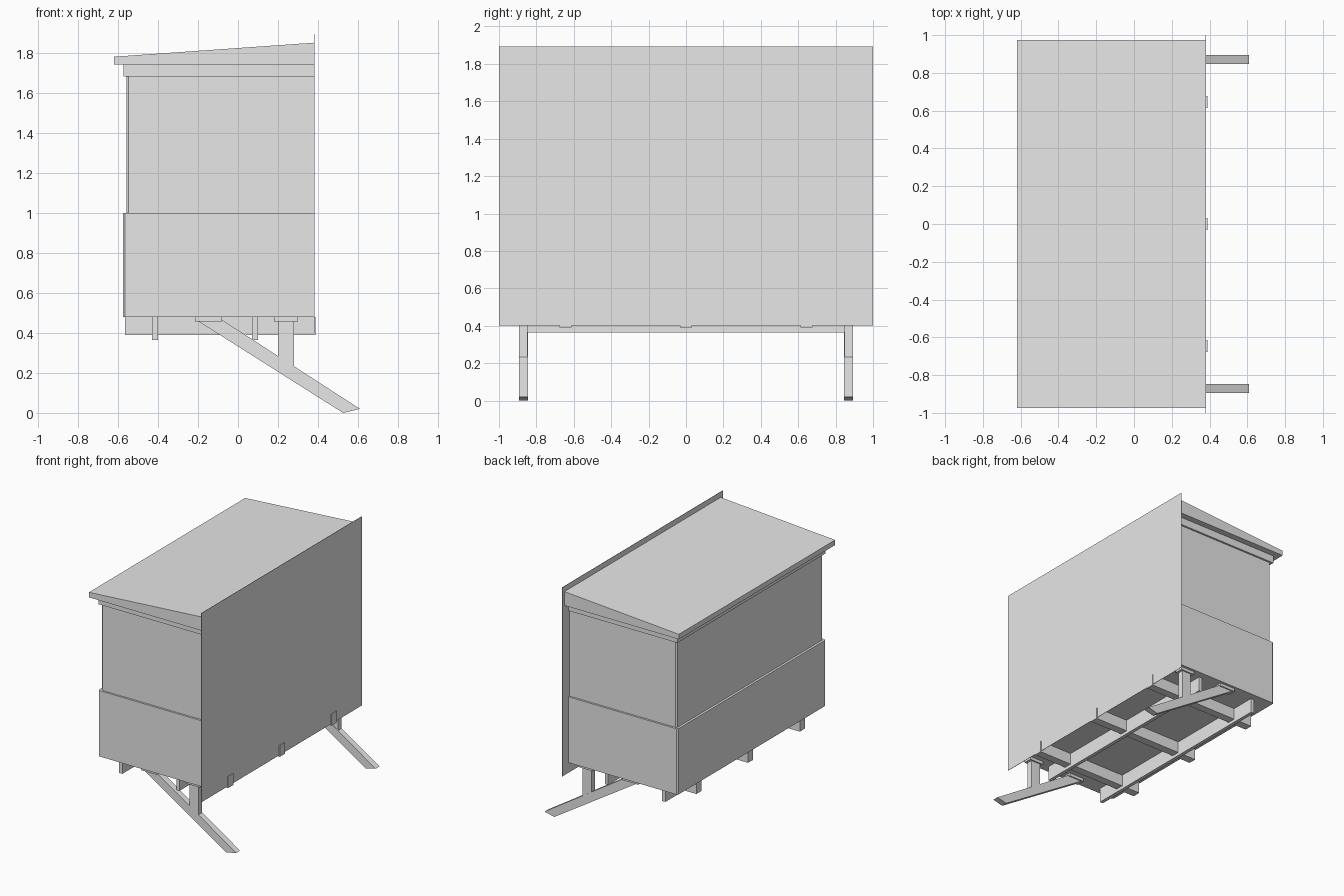
import bpy
import bmesh

cube = bpy.data.objects.get("Cube")
if cube:
    bpy.data.objects.remove(cube, do_unlink=True)

grey = bpy.data.materials.new("light_grey")
grey.use_nodes = True
grey.diffuse_color = (0.8, 0.8, 0.8, 1)
grey.node_tree.nodes["Principled BSDF"].inputs["Base Color"].default_value = (0.8, 0.8, 0.8, 1)


def prism(name, profile, y0, y1):
    """Extrude an x-z profile along y."""
    bm = bmesh.new()
    face = bm.faces.new([bm.verts.new((x, y0, z)) for x, z in profile])
    new = bmesh.ops.extrude_face_region(bm, geom=[face])["geom"]
    verts = [v for v in new if isinstance(v, bmesh.types.BMVert)]
    bmesh.ops.translate(bm, verts=verts, vec=(0, y1 - y0, 0))
    bmesh.ops.recalc_face_normals(bm, faces=bm.faces[:])
    mesh = bpy.data.meshes.new(name)
    bm.to_mesh(mesh)
    bm.free()
    mesh.materials.append(grey)
    obj = bpy.data.objects.new(name, mesh)
    bpy.context.collection.objects.link(obj)
    return obj


def box(name, x0, x1, y0, y1, z0, z1):
    return prism(name, [(x0, z0), (x1, z0), (x1, z1), (x0, z1)], y0, y1)


def bevel_corners(obj, size):
    """Chamfer the two upright corners on the -x side."""
    bm = bmesh.new()
    bm.from_mesh(obj.data)
    left = min(v.co.x for v in bm.verts)
    edges = [e for e in bm.edges
             if abs(e.verts[0].co.z - e.verts[1].co.z) > 0.01
             and all(v.co.x < left + 0.001 for v in e.verts)]
    bmesh.ops.bevel(bm, geom=edges, offset=size, segments=1, affect='EDGES')
    bm.to_mesh(obj.data)
    bm.free()


BACK = 0.38  # plane of the large closing panel

# Walls, stepped in above the lower half
bevel_corners(box("lower_wall", -0.575, BACK, -0.925, 0.925, 0.48, 1.0), 0.01)
bevel_corners(box("upper_wall", -0.557, BACK, -0.91, 0.91, 1.0, 1.69), 0.01)
box("cornice", -0.572, BACK, -0.925, 0.925, 1.68, 1.74)

# Sloping roof and the tall flat panel
prism("roof", [(-0.62, 1.74), (BACK, 1.74), (BACK, 1.85), (-0.62, 1.78)], -0.975, 0.975)
box("side_panel", BACK - 0.001, BACK + 0.002, -1, 1, 0.4, 1.893)

# Floor frame
for i, y in enumerate((-0.645, 0, 0.645)):
    box(f"cross_joist_{i + 1}", -0.565, 0.388, y - 0.032, y + 0.032, 0.39, 0.48)
for i, x in enumerate((-0.415, 0.085)):
    box(f"long_beam_{i + 1}", x - 0.014, x + 0.014, -0.87, 0.87, 0.365, 0.48)

# Splayed legs, one pair of struts at each end
for side, y in (("right", -0.87), ("left", 0.87)):
    y0, y1 = y - 0.024, y + 0.024
    prism(f"{side}_diagonal_leg",
          [(-0.21, 0.465), (0.525, 0.0), (0.61, 0.02), (-0.08, 0.465)], y0, y1)
    prism(f"{side}_post",
          [(0.2, 0.27), (0.28, 0.22), (0.28, 0.47), (0.2, 0.47)], y0 + 0.002, y1 - 0.002)
    box(f"{side}_diagonal_plate", -0.215, -0.08, y0 - 0.01, y1 + 0.01, 0.457, 0.48)
    box(f"{side}_post_plate", 0.18, 0.3, y0 - 0.01, y1 + 0.01, 0.457, 0.48)
